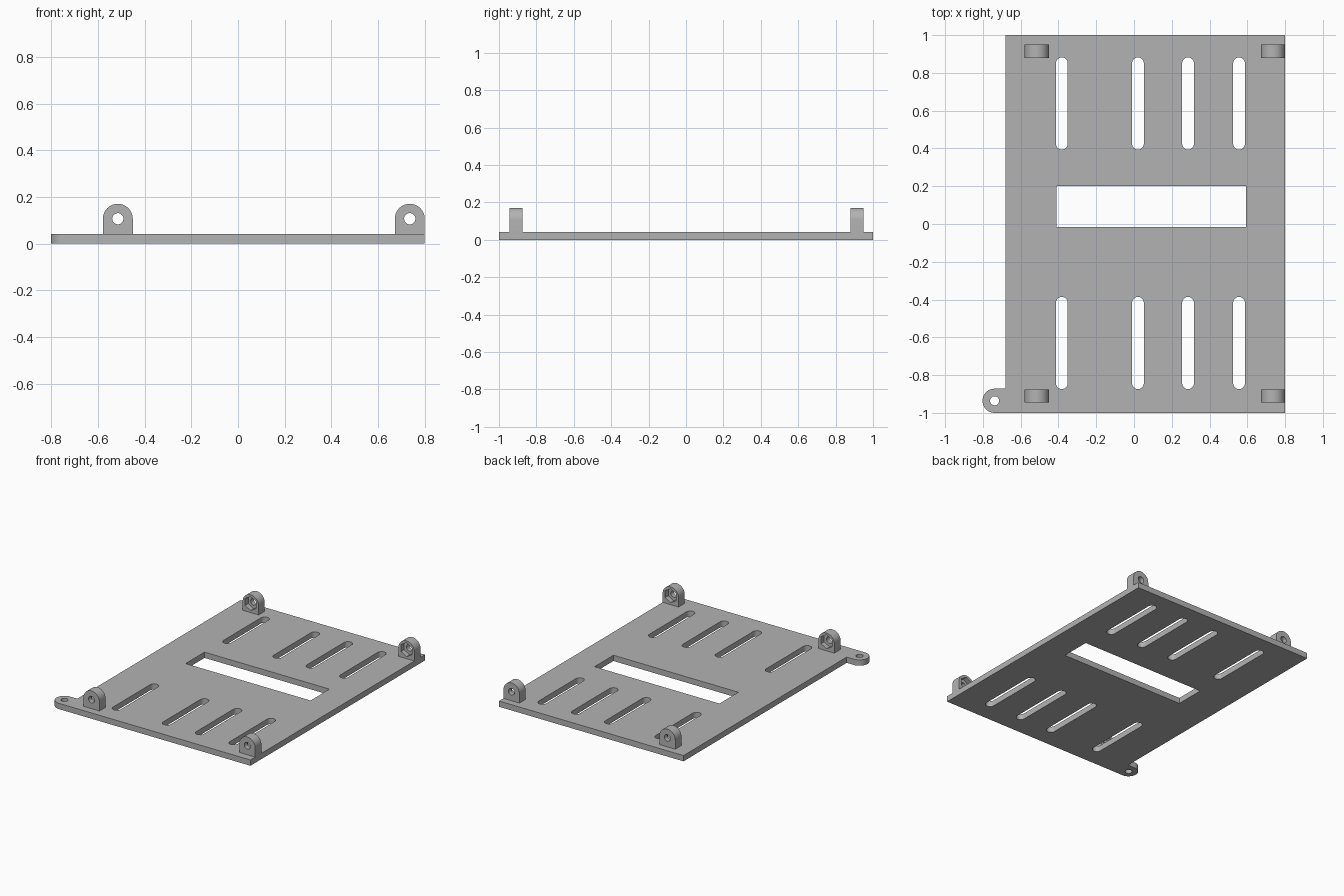
import bpy, bmesh, math
from mathutils import Matrix, Vector

if "Cube" in bpy.data.objects:
    bpy.data.objects.remove(bpy.data.objects["Cube"], do_unlink=True)

grey = bpy.data.materials.new("plain_grey")
grey.use_nodes = True
grey.diffuse_color = (0.45, 0.45, 0.45, 1)
grey.node_tree.nodes["Principled BSDF"].inputs["Base Color"].default_value = grey.diffuse_color

T = 0.042            # plate thickness
R = 0.064            # lug and ear radius
HOLE = 0.024         # screw hole radius
UPRIGHT = Matrix.Rotation(math.pi / 2, 4, "X")   # profile x, y -> world x, z


def arc(cx, cy, r, start, end, n=24):
    """Points on an arc, angles in degrees."""
    return [(cx + r * math.cos(math.radians(start + (end - start) * i / n)),
             cy + r * math.sin(math.radians(start + (end - start) * i / n)))
            for i in range(n + 1)]


def circle(cx, cy, r, n=40, turn=0):
    return arc(cx, cy, r, turn, turn + 360, n)[:-1]


def rect(x0, x1, y0, y1):
    return [(x0, y0), (x1, y0), (x1, y1), (x0, y1)]


def prism(name, profile, low, high, matrix=Matrix()):
    """Extrude a closed profile from low to high."""
    bm = bmesh.new()
    face = bm.faces.new([bm.verts.new((x, y, low)) for x, y in profile])
    top = bmesh.ops.extrude_face_region(bm, geom=[face])["geom"]
    bmesh.ops.translate(bm, vec=Vector((0, 0, high - low)),
                        verts=[v for v in top if isinstance(v, bmesh.types.BMVert)])
    bmesh.ops.recalc_face_normals(bm, faces=bm.faces)
    bm.transform(matrix)
    mesh = bpy.data.meshes.new(name)
    bm.to_mesh(mesh)
    bm.free()
    mesh.materials.append(grey)
    obj = bpy.data.objects.new(name, mesh)
    bpy.context.collection.objects.link(obj)
    return obj


def activate(obj):
    bpy.ops.object.select_all(action="DESELECT")
    obj.select_set(True)
    bpy.context.view_layer.objects.active = obj


def cut(obj, cutter):
    """Subtract the cutter and discard it."""
    mod = obj.modifiers.new("cut", "BOOLEAN")
    mod.operation, mod.solver, mod.object = "DIFFERENCE", "EXACT", cutter
    activate(obj)
    bpy.ops.object.modifier_apply(modifier=mod.name)
    bpy.data.objects.remove(cutter, do_unlink=True)


def smooth(obj):
    activate(obj)
    bpy.ops.object.shade_smooth_by_angle(angle=math.radians(30))


# Base plate with the rounded mounting ear at its front right corner
ear_x, ear_y = -0.738, -1 + R
outline = ([(0.8, -1), (0.8, 1), (-0.68, 1), (-0.68, ear_y + R)]
           + arc(ear_x, ear_y, R, 90, 270))
plate = prism("base_plate", outline, 0, T)
cut(plate, prism("ear_hole", circle(ear_x, ear_y, HOLE), -0.1, 0.1))

# Central window
cut(plate, prism("window", rect(-0.41, 0.593, -0.015, 0.202), -0.1, 0.1))

# Two rows of round-ended slots
slot_r = 0.031
for x in (-0.382, 0.021, 0.286, 0.556):
    for y0, y1 in ((-0.874, -0.386), (0.394, 0.882)):
        slot = (arc(x, y1 - slot_r, slot_r, 0, 180, 16)
                + arc(x, y0 + slot_r, slot_r, 180, 360, 16))
        cut(plate, prism("slot", slot, -0.1, 0.1))
smooth(plate)

# Upright lugs, each with a screw hole and a hexagonal nut pocket facing inward
lug_z = 0.107
for side, x in (("right", -0.515), ("left", 0.736)):
    for end, y0, y1 in (("front", -0.945, -0.875), ("back", 0.88, 0.95)):
        body = [(x - R, T), (x + R, T)] + arc(x, lug_z, R, 0, 180)
        lug = prism(f"{end}_{side}_lug", body, -y1, -y0, UPRIGHT)
        cut(lug, prism("screw_hole", circle(x, lug_z, HOLE), -y1 - 0.1, -y0 + 0.1, UPRIGHT))
        inner = (y1 - 0.035, y1 + 0.05) if end == "front" else (y0 - 0.05, y0 + 0.035)
        cut(lug, prism("nut_pocket", circle(x, lug_z, 0.05, 6, 30),
                       -inner[1], -inner[0], UPRIGHT))
        smooth(lug)
